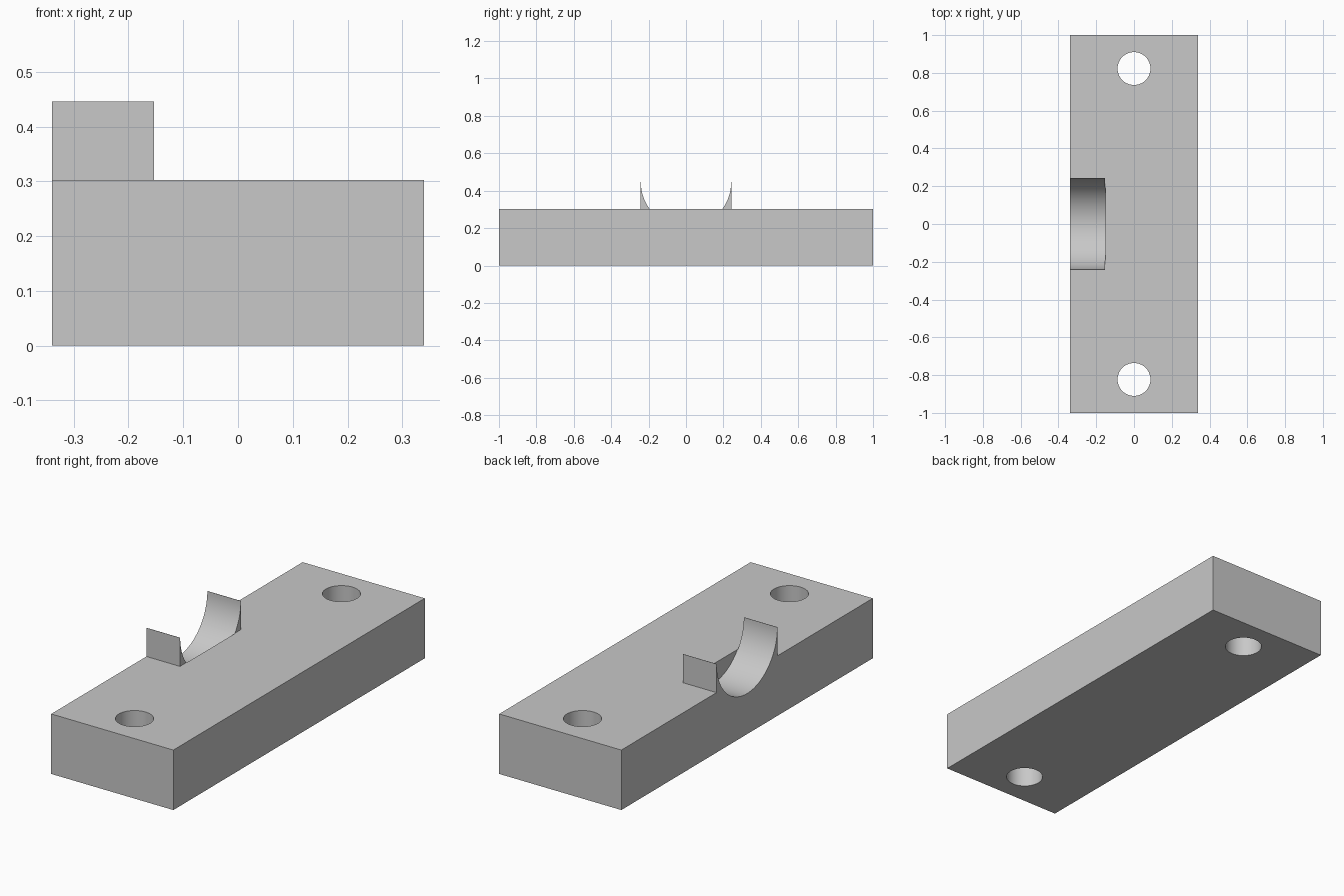
import bpy
from math import radians

if "Cube" in bpy.data.objects:
    bpy.data.objects.remove(bpy.data.objects["Cube"], do_unlink=True)

HALF_WIDTH, HALF_LENGTH, PLATE_TOP = 0.34, 1.0, 0.302
CRADLE_TOP, CRADLE_INNER, CRADLE_HALF = 0.446, -0.153, 0.243
HOLE_Y, HOLE_RADIUS = 0.823, 0.087

grey = bpy.data.materials.new("light grey")
grey.use_nodes = True
grey.diffuse_color = (0.58, 0.58, 0.58, 1)
grey.node_tree.nodes["Principled BSDF"].inputs["Base Color"].default_value = grey.diffuse_color


def box(name, low, high):
    """Box between two opposite corners."""
    centre = [(a + b) / 2 for a, b in zip(low, high)]
    bpy.ops.mesh.primitive_cube_add(size=1, location=centre)
    ob = bpy.context.object
    ob.name = name
    ob.scale = [b - a for a, b in zip(low, high)]
    bpy.ops.object.transform_apply(location=True, rotation=True, scale=True)
    ob.data.materials.append(grey)
    return ob


def cylinder(name, radius, depth, location, rotation=(0, 0, 0)):
    bpy.ops.mesh.primitive_cylinder_add(vertices=96, radius=radius, depth=depth,
                                        location=location, rotation=rotation)
    ob = bpy.context.object
    ob.name = name
    ob.data.materials.append(grey)
    return ob


def combine(target, tool, operation):
    """Apply a boolean and discard the tool."""
    mod = target.modifiers.new(operation.lower(), "BOOLEAN")
    mod.operation, mod.object, mod.solver = operation, tool, "EXACT"
    bpy.context.view_layer.objects.active = target
    bpy.ops.object.modifier_apply(modifier=mod.name)
    bpy.data.objects.remove(tool, do_unlink=True)


# Mounting plate with the raised cradle block on its right edge
plate = box("mounting_plate", (-HALF_WIDTH, -HALF_LENGTH, 0),
            (HALF_WIDTH, HALF_LENGTH, PLATE_TOP))
cradle = box("cradle", (-HALF_WIDTH, -CRADLE_HALF, PLATE_TOP / 2),
             (CRADLE_INNER, CRADLE_HALF, CRADLE_TOP))
combine(plate, cradle, "UNION")

# Half-round seat cut through the cradle into the plate
seat_inner = CRADLE_INNER + 0.002
seat_outer = -HALF_WIDTH - 0.1
seat = cylinder("seat_cutter", CRADLE_HALF - 0.0015, seat_inner - seat_outer,
                ((seat_inner + seat_outer) / 2, 0, CRADLE_TOP), (0, radians(90), 0))
combine(plate, seat, "DIFFERENCE")

# Screw holes at both ends
for side in (-1, 1):
    hole = cylinder("hole_cutter", HOLE_RADIUS, 1, (0, side * HOLE_Y, PLATE_TOP / 2))
    combine(plate, hole, "DIFFERENCE")

bpy.ops.object.select_all(action="DESELECT")
plate.select_set(True)
bpy.context.view_layer.objects.active = plate
bpy.ops.object.shade_smooth_by_angle(angle=radians(30))
